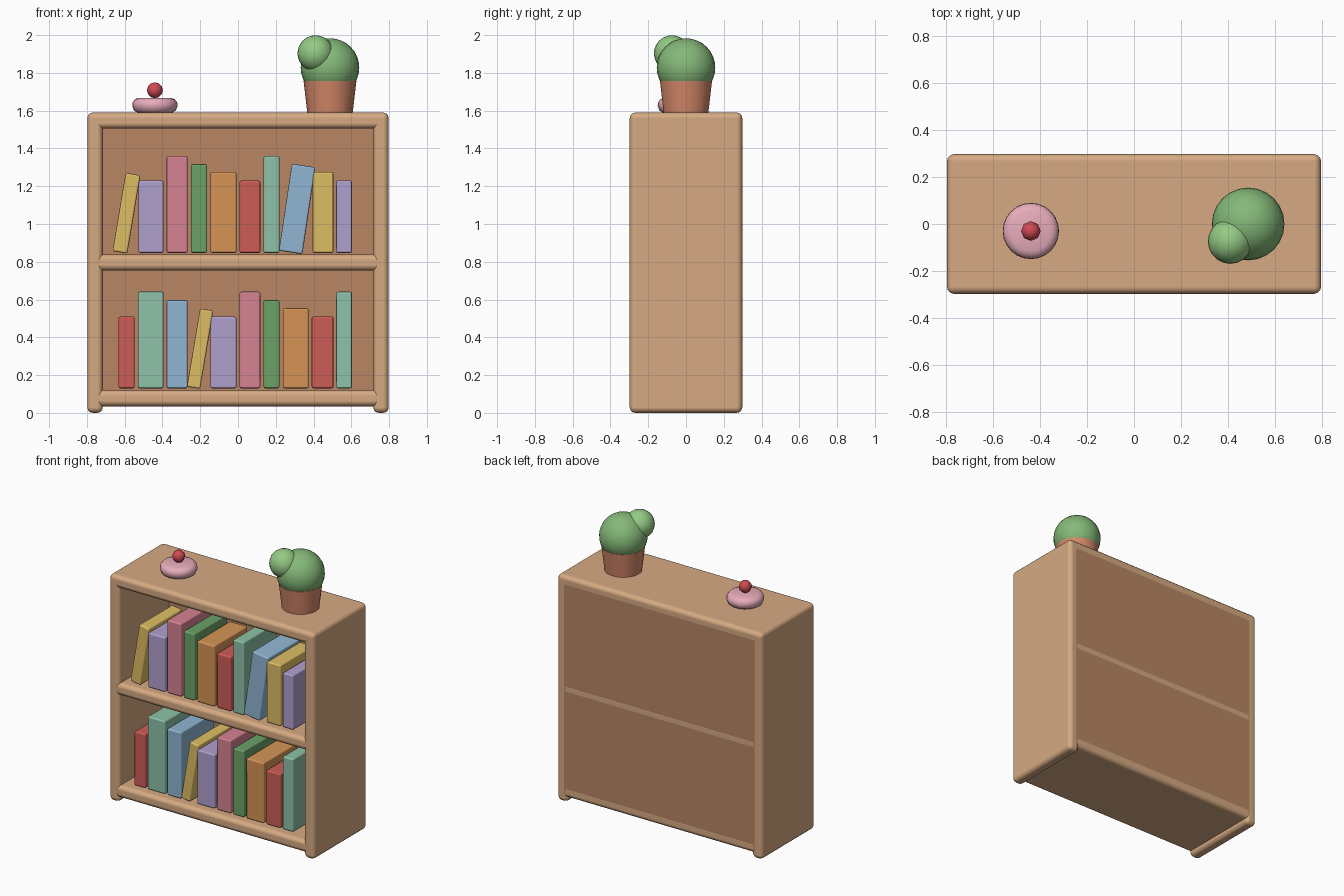
import bpy, bmesh, math
from mathutils import Matrix

if "Cube" in bpy.data.objects:
    bpy.data.objects.remove(bpy.data.objects["Cube"])


def material(name, rgb):
    m = bpy.data.materials.new(name)
    lin = [((c / 255 + 0.055) / 1.055) ** 2.4 for c in rgb]
    m.diffuse_color = (*lin, 1)
    m.use_nodes = True
    m.node_tree.nodes["Principled BSDF"].inputs["Base Color"].default_value = m.diffuse_color
    return m


MATS = {n: material(n, c) for n, c in {
    "wood": (214, 170, 130), "back_wood": (184, 134, 100),
    "red": (206, 92, 86), "mint": (142, 194, 168), "blue": (144, 182, 210),
    "yellow": (222, 190, 100), "lilac": (176, 160, 206), "pink": (214, 130, 146),
    "green": (108, 162, 104), "orange": (214, 148, 86), "icing": (232, 172, 188),
    "cherry": (208, 74, 84), "clay": (212, 136, 104),
    "leaf": (132, 184, 120), "leaf_light": (148, 202, 132)}.items()}


def finish(name, bm, mat, angle=35):
    me = bpy.data.meshes.new(name)
    bmesh.ops.recalc_face_normals(bm, faces=bm.faces)
    bm.to_mesh(me)
    bm.free()
    me.shade_smooth()
    me.set_sharp_from_angle(angle=math.radians(angle))
    me.materials.append(MATS[mat])
    ob = bpy.data.objects.new(name, me)
    bpy.context.collection.objects.link(ob)
    return ob


def box(name, lo, hi, mat, bevel=0.0, segments=3, tilt=0.0):
    size = [b - a for a, b in zip(lo, hi)]
    bm = bmesh.new()
    bmesh.ops.create_cube(bm, size=1, matrix=Matrix.Diagonal((*size, 1)))
    ob = finish(name, bm, mat)
    ob.location = [(a + b) / 2 for a, b in zip(lo, hi)]
    ob.rotation_euler.y = math.radians(tilt)
    if bevel:
        mod = ob.modifiers.new("rounded_edges", "BEVEL")
        mod.width, mod.segments, mod.harden_normals = bevel, segments, True
    return ob


def lathe(name, profile, steps, mat, loc):
    bm = bmesh.new()
    vs = [bm.verts.new((r, 0, z)) for r, z in profile]
    es = [bm.edges.new(p) for p in zip(vs, vs[1:])]
    bmesh.ops.spin(bm, geom=vs + es, cent=(0, 0, 0), axis=(0, 0, 1),
                   angle=math.tau, steps=steps)
    bmesh.ops.remove_doubles(bm, verts=bm.verts, dist=1e-4)
    finish(name, bm, mat, 50).location = loc


def ball(name, r, loc, mat, u, v):
    bm = bmesh.new()
    bmesh.ops.create_uvsphere(bm, u_segments=u, v_segments=v, radius=r)
    finish(name, bm, mat, 60).location = loc


# Cabinet: sides, three boards flush with them, back panel
for side, x in (("left", -0.757), ("right", 0.757)):
    box(side + "_side", (x - 0.041, -0.298, 0), (x + 0.041, 0.298, 1.59), "wood", 0.03)
for name, z, w in (("bottom_board", 0.035, 0.757), ("middle_shelf", 0.754, 0.757),
                   ("top_board", 1.505, 0.798)):
    box(name, (-w, -0.298, z), (w, 0.298, z + 0.085), "wood", 0.03)
box("back_panel", (-0.75, 0.255, 0.06), (0.75, 0.2965, 1.545), "back_wood")

# Books: colour, left, right, height, tilt in degrees
ROWS = {
    "upper": (0.847, [
        ("yellow", -0.63, -0.551, 0.42, 9.5), ("lilac", -0.527, -0.394, 0.383, 0),
        ("pink", -0.378, -0.267, 0.513, 0), ("green", -0.25, -0.163, 0.47, 0),
        ("orange", -0.146, -0.008, 0.428, 0), ("red", 0.008, 0.118, 0.383, 0),
        ("mint", 0.135, 0.22, 0.513, 0), ("blue", 0.25, 0.376, 0.465, 8.5),
        ("yellow", 0.395, 0.505, 0.428, 0), ("lilac", 0.52, 0.603, 0.383, 0)]),
    "lower": (0.13, [
        ("red", -0.633, -0.547, 0.38, 0), ("mint", -0.53, -0.394, 0.512, 0),
        ("blue", -0.378, -0.267, 0.467, 0), ("yellow", -0.236, -0.165, 0.42, 9.5),
        ("lilac", -0.146, -0.008, 0.38, 0), ("pink", 0.008, 0.118, 0.512, 0),
        ("green", 0.135, 0.22, 0.467, 0), ("orange", 0.237, 0.374, 0.424, 0),
        ("red", 0.39, 0.505, 0.38, 0), ("mint", 0.52, 0.603, 0.512, 0)])}
for row, (z, books) in ROWS.items():
    for i, (col, a, b, h, tilt) in enumerate(books, 1):
        box(f"{row}_book_{i}", (a, -0.25, z), (b, 0.12, z + h), col, 0.01, 2, tilt)

# Iced cake with a cherry
lathe("cake", [(0, 0), (0.09, 0), (0.11, 0.012), (0.12, 0.036), (0.118, 0.056),
               (0.105, 0.073), (0.085, 0.08), (0, 0.08)], 24, "icing", (-0.44, -0.03, 1.588))
ball("cherry", 0.042, (-0.44, -0.03, 1.708), "cherry", 8, 6)

# Potted cactus
lathe("pot", [(0, 0), (0.12, 0), (0.14, 0.17), (0, 0.17)], 18, "clay", (0.487, 0, 1.588))
ball("cactus", 0.155, (0.487, 0, 1.828), "leaf", 24, 16)
ball("cactus_bud", 0.096, (0.411, -0.074, 1.903), "leaf_light", 20, 12)
